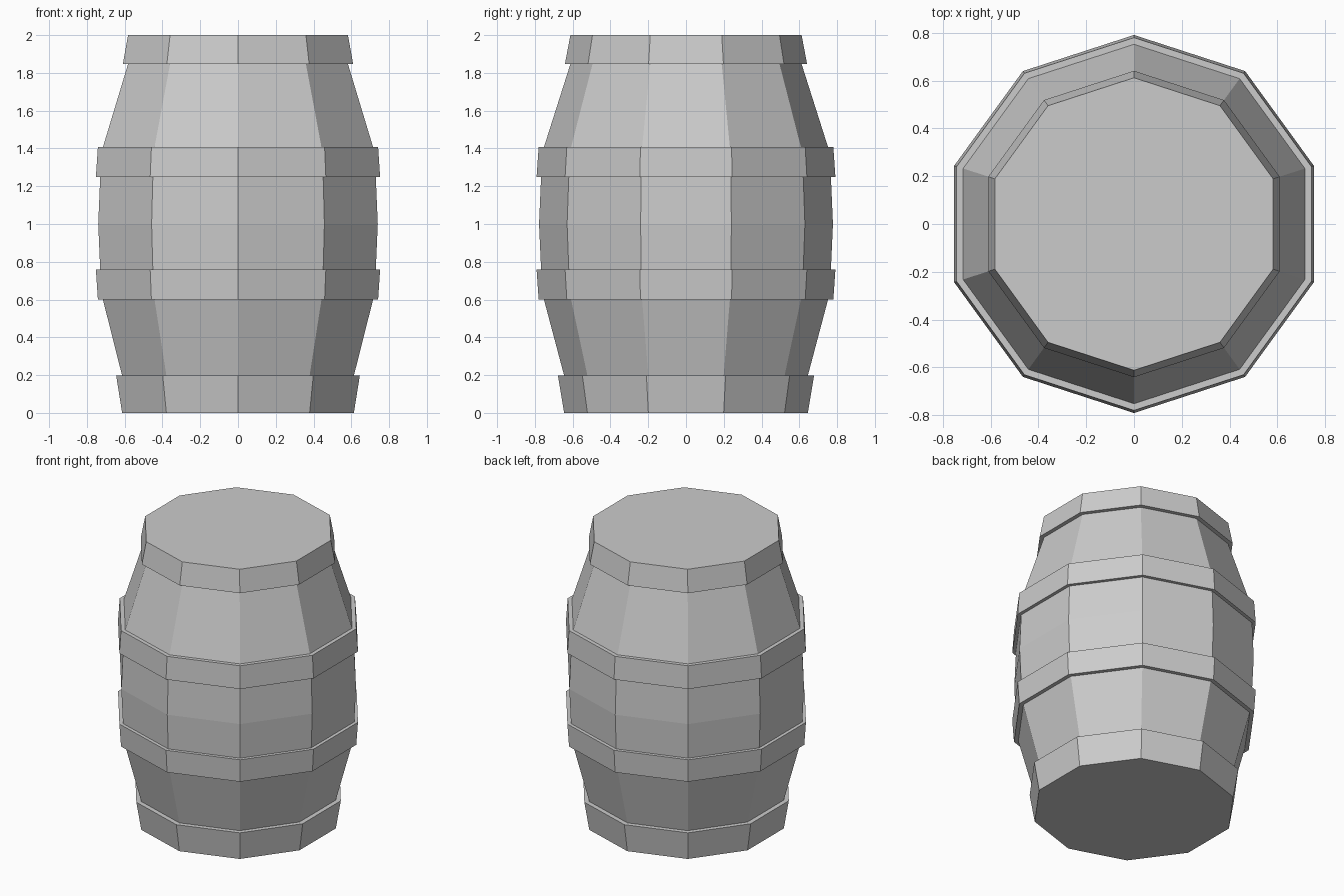
import bpy, bmesh
from math import cos, sin, pi

if "Cube" in bpy.data.objects:
    bpy.data.objects.remove(bpy.data.objects["Cube"])

SIDES = 10

# barrel outline from bottom to top: (corner radius, height)
PROFILE = [
    (0.645, 0.00), (0.678, 0.197), (0.645, 0.197),            # bottom hoop
    (0.752, 0.60), (0.780, 0.60), (0.791, 0.758), (0.767, 0.758),  # lower middle hoop
    (0.778, 1.00),                                            # belly
    (0.767, 1.25), (0.791, 1.25), (0.780, 1.407), (0.752, 1.407),  # upper middle hoop
    (0.612, 1.847), (0.641, 1.847), (0.612, 2.00),            # top hoop
]


def lathe(name, profile, sides):
    """Closed, flat-shaded turned solid with a corner facing the front."""
    bm = bmesh.new()
    rings = []
    for r, z in profile:
        angles = [-pi / 2 + 2 * pi * i / sides for i in range(sides)]
        rings.append([bm.verts.new((r * cos(a), r * sin(a), z)) for a in angles])
    for low, high in zip(rings, rings[1:]):
        for i in range(sides):
            j = (i + 1) % sides
            bm.faces.new((low[i], low[j], high[j], high[i]))
    # flat lids
    bm.faces.new(rings[0][::-1])
    bm.faces.new(rings[-1])
    bmesh.ops.recalc_face_normals(bm, faces=bm.faces)
    mesh = bpy.data.meshes.new(name)
    bm.to_mesh(mesh)
    bm.free()
    obj = bpy.data.objects.new(name, mesh)
    bpy.context.collection.objects.link(obj)
    return obj


# staves, hoops and lids form one continuous surface
lathe("barrel", PROFILE, SIDES)
